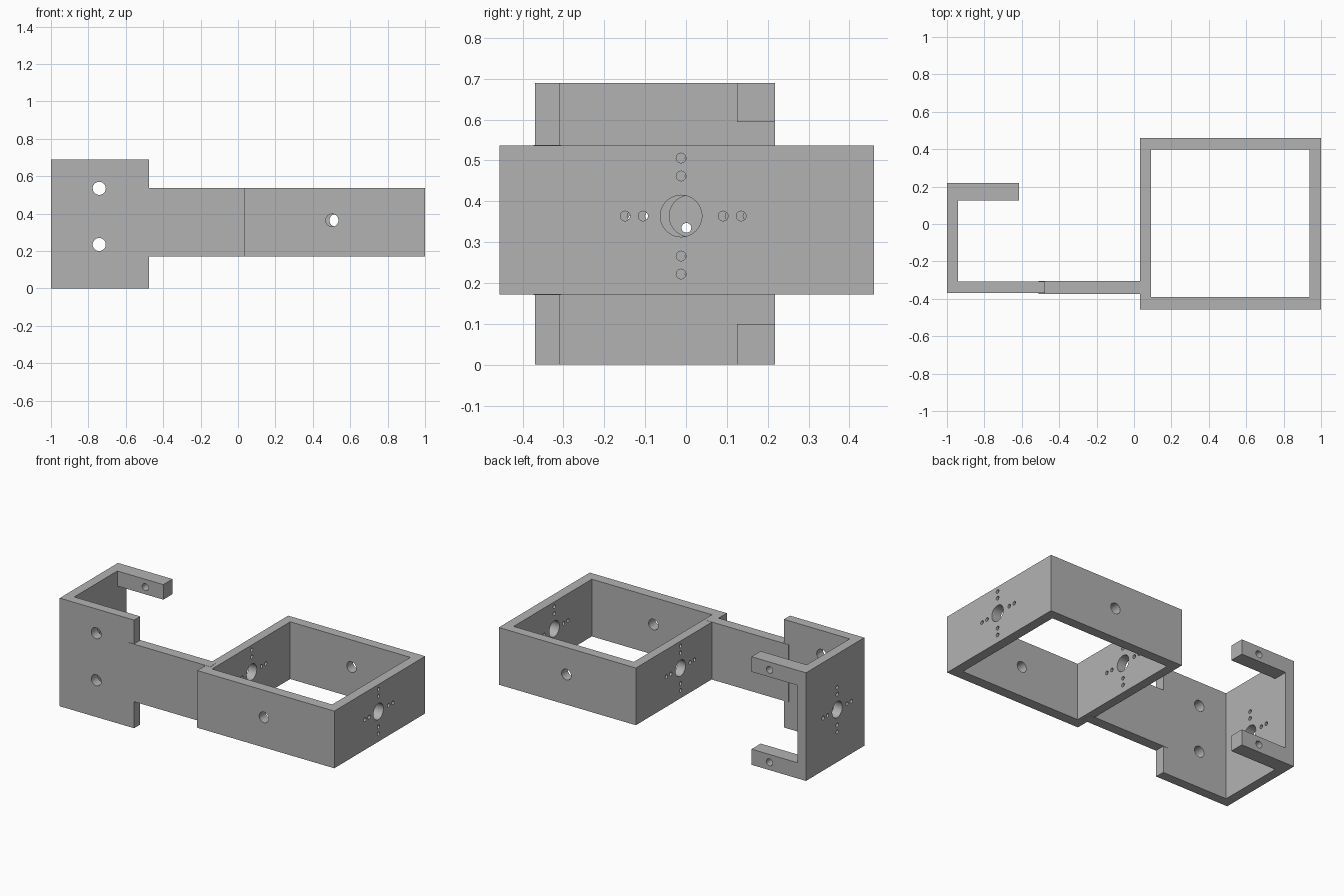
import bpy, bmesh
from mathutils import Matrix, Vector

cube = bpy.data.objects.get("Cube")
if cube:
    bpy.data.objects.remove(cube, do_unlink=True)

grey = bpy.data.materials.new("plain grey")
grey.use_nodes = True
colour = (0.448, 0.448, 0.448, 1)
grey.diffuse_color = colour
grey.node_tree.nodes["Principled BSDF"].inputs["Base Color"].default_value = colour


def to_object(name, bm):
    bmesh.ops.recalc_face_normals(bm, faces=bm.faces)
    mesh = bpy.data.meshes.new(name)
    bm.to_mesh(mesh)
    bm.free()
    mesh.materials.append(grey)
    obj = bpy.data.objects.new(name, mesh)
    bpy.context.collection.objects.link(obj)
    return obj


def prism(name, outline, z0, z1):
    """Extrude an xy outline from z0 up to z1."""
    bm = bmesh.new()
    face = bm.faces.new([bm.verts.new((x, y, z0)) for x, y in outline])
    out = bmesh.ops.extrude_face_region(bm, geom=[face])
    top = [v for v in out["geom"] if isinstance(v, bmesh.types.BMVert)]
    bmesh.ops.translate(bm, verts=top, vec=(0, 0, z1 - z0))
    return to_object(name, bm)


def box(name, x0, x1, y0, y1, z0, z1):
    return prism(name, [(x0, y0), (x1, y0), (x1, y1), (x0, y1)], z0, z1)


def cut(obj, cutter):
    """Subtract a helper from a part, then discard the helper."""
    cutter.hide_render = True
    mod = obj.modifiers.new("cut", 'BOOLEAN')
    mod.operation = 'DIFFERENCE'
    mod.solver = 'EXACT'
    mod.object = cutter
    bpy.context.view_layer.objects.active = obj
    bpy.ops.object.modifier_apply(modifier=mod.name)
    bpy.data.objects.remove(cutter, do_unlink=True)


def drill(obj, axis, centre, radius, segments=32):
    """Cut a round hole along the given axis, through one wall only."""
    bm = bmesh.new()
    turn = Vector((0, 0, 1)).rotation_difference(Vector(axis)).to_matrix().to_4x4()
    bmesh.ops.create_cone(bm, cap_ends=True, segments=segments, radius1=radius,
                          radius2=radius, depth=0.25,
                          matrix=Matrix.Translation(centre) @ turn)
    cut(obj, to_object("hole_cutter", bm))


X, Y = (1, 0, 0), (0, 1, 0)


def horn_holes(obj, x, y, z, shift=0):
    """Large shaft hole with a cross of small screw holes."""
    drill(obj, X, (x, y, z), 0.051)
    for side in (-1, 1):
        for reach in (0.098, 0.142):
            drill(obj, X, (x, y + shift + side * reach, z), 0.012, 16)
            drill(obj, X, (x, y, z + side * reach), 0.012, 16)


# C-shaped bracket with two short arms at the back
height = 0.69
bracket = prism("bracket", [(-1, -0.37), (-0.475, -0.37), (-0.475, -0.308),
                            (-0.94, -0.308), (-0.94, 0.125), (-0.615, 0.125),
                            (-0.615, 0.218), (-1, 0.218)], 0, height)
cut(bracket, box("arm_gap_cutter", -0.94, -0.5, 0.05, 0.3, 0.1, 0.594))
for z in (0.235, 0.535):
    drill(bracket, Y, (-0.742, -0.34, z), 0.035)
for z in (0.05, height - 0.05):
    drill(bracket, Y, (-0.742, 0.17, z), 0.022)
horn_holes(bracket, -0.97, -0.097, 0.335)

# Open rectangular frame
frame = box("frame", 0.032, 1, -0.457, 0.46, 0.172, 0.537)
cut(frame, box("opening_cutter", 0.09, 0.938, -0.39, 0.398, 0, 0.8))
horn_holes(frame, 0.97, -0.012, 0.364, 0.005)
horn_holes(frame, 0.06, 0.01, 0.364)
drill(frame, Y, (0.503, -0.425, 0.364), 0.034)
drill(frame, Y, (0.523, 0.43, 0.364), 0.034)

# Flat bar joining the bracket to the frame
box("connecting_bar", -0.51, 0.065, -0.373, -0.306, 0.171, 0.538)

# Smooth hole walls, sharp edges
for obj in bpy.context.scene.objects:
    obj.select_set(obj.type == 'MESH')
bpy.ops.object.shade_smooth_by_angle()
